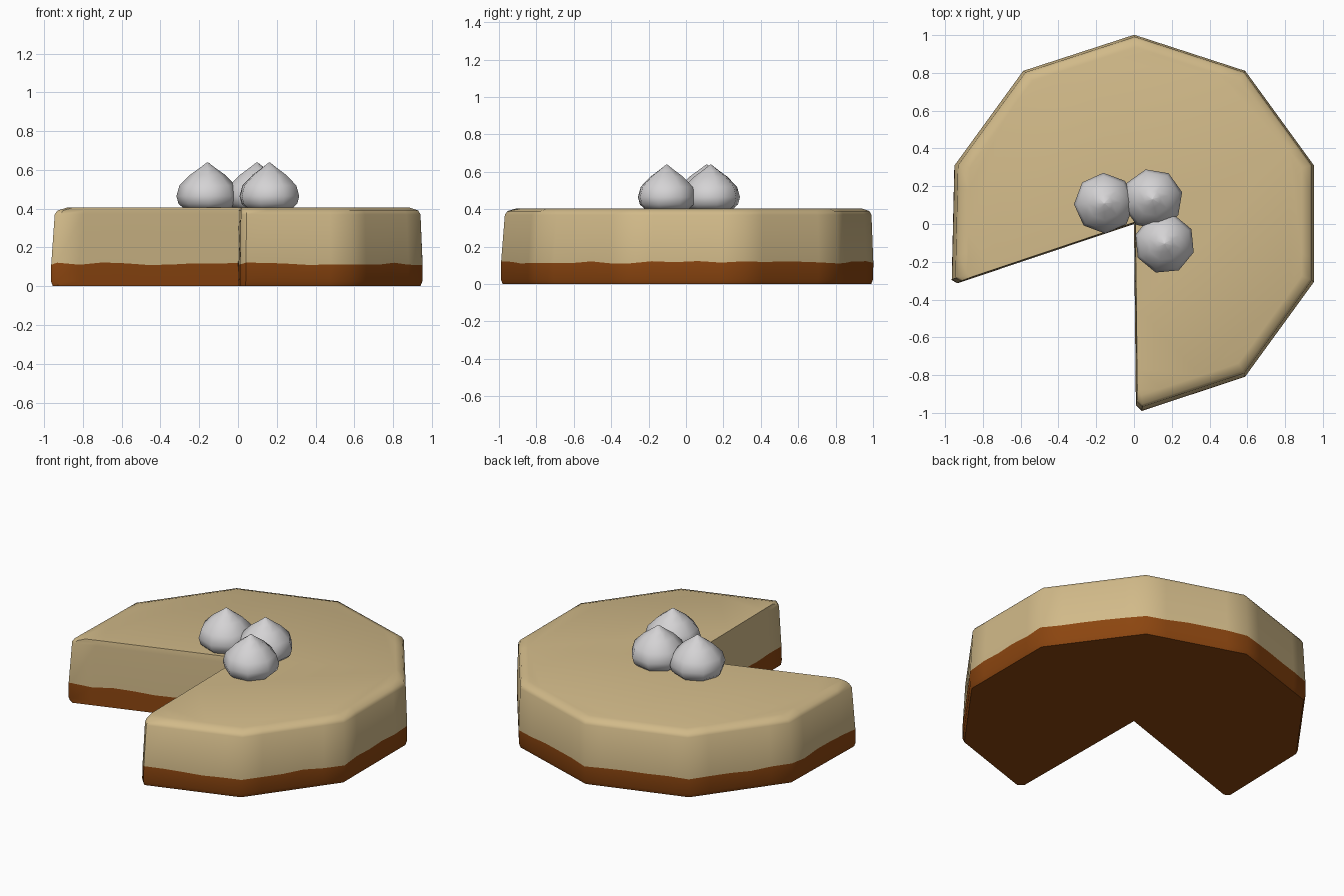
import bpy, bmesh, math, random
from mathutils import Vector

if "Cube" in bpy.data.objects:
    bpy.data.objects.remove(bpy.data.objects["Cube"])

random.seed(4)


def material(name, col):
    m = bpy.data.materials.new(name)
    m.diffuse_color = (*col, 1)
    m.use_nodes = True
    m.node_tree.nodes["Principled BSDF"].inputs["Base Color"].default_value = m.diffuse_color
    return m


def loft(name, rings, mats, mat_of_layer):
    """Skin a stack of equal-length closed rings and cap both ends."""
    bm = bmesh.new()
    vr = [[bm.verts.new(p) for p in r] for r in rings]
    n = len(vr[0])
    for k in range(len(vr) - 1):
        for i in range(n):
            j = (i + 1) % n
            f = bm.faces.new((vr[k][i], vr[k][j], vr[k + 1][j], vr[k + 1][i]))
            f.material_index = mat_of_layer(k)
    f = bm.faces.new(vr[0][::-1])
    f.material_index = mat_of_layer(0)
    f = bm.faces.new(vr[-1])
    f.material_index = mat_of_layer(len(vr) - 2)
    bmesh.ops.remove_doubles(bm, verts=bm.verts, dist=1e-4)
    bmesh.ops.recalc_face_normals(bm, faces=bm.faces)
    me = bpy.data.meshes.new(name)
    bm.to_mesh(me)
    bm.free()
    ob = bpy.data.objects.new(name, me)
    bpy.context.collection.objects.link(ob)
    for m in mats:
        me.materials.append(m)
    bpy.ops.object.select_all(action='DESELECT')
    ob.select_set(True)
    bpy.context.view_layer.objects.active = ob
    bpy.ops.object.shade_smooth_by_angle(angle=math.radians(50))
    return ob


filling = material("filling beige", (0.64, 0.49, 0.25))
crust = material("crust brown", (0.26, 0.06, 0.005))
cream = material("whipped cream", (0.66, 0.65, 0.66))

# Ten-sided cake outline with two of its slices taken out
corners = [(0.0, 0.0), (0.01, -0.96), (0.04, -0.99)]
for k in range(7):
    a = math.radians(-54 + 36 * k)
    corners.append((math.cos(a), math.sin(a)))
corners += [(-0.965, -0.297), (-0.935, -0.314)]
outline = []
for i, c in enumerate(corners):
    a, b = Vector(c), Vector(corners[(i + 1) % len(corners)])
    parts = max(1, round((b - a).length / 0.12))
    outline += [a.lerp(b, t / parts) for t in range(parts)]

# Cake body: height, scale, inward shift of the cut, waviness of the crust line
layers = [(0, 0.99, 0, 0), (0.025, 1, 0, 0), (0.116, 1, 0.002, 0.007),
          (0.37, 0.985, 0.008, 0), (0.39, 0.972, 0.01, 0), (0.405, 0.925, 0.014, 0)]
rings = []
for z, s, d, w in layers:
    rings.append([(p.x * s + d * 0.59, p.y * s + d * 0.81, z + random.uniform(-w, w))
                  for p in outline])
loft("cheesecake", rings, [filling, crust], lambda k: 1 if k < 2 else 0)

# Cream dollops: pointed eight-sided blobs
profile = [(0.115, 0.395), (0.15, 0.425), (0.161, 0.465), (0.145, 0.52),
           (0.09, 0.575), (0.045, 0.607), (0.0, 0.64)]
for name, x, y, turn in [("cream_dollop_left", -0.157, 0.11, 2),
                         ("cream_dollop_back", 0.098, 0.132, 13),
                         ("cream_dollop_right", 0.162, -0.103, -17)]:
    rings = []
    for r, z in profile[:-1] + [(0.004, 0.638)]:
        rings.append([(x + r * math.cos(math.radians(turn + 45 * i)),
                       y + r * math.sin(math.radians(turn + 45 * i)), z) for i in range(8)])
    loft(name, rings, [cream], lambda k: 0)
